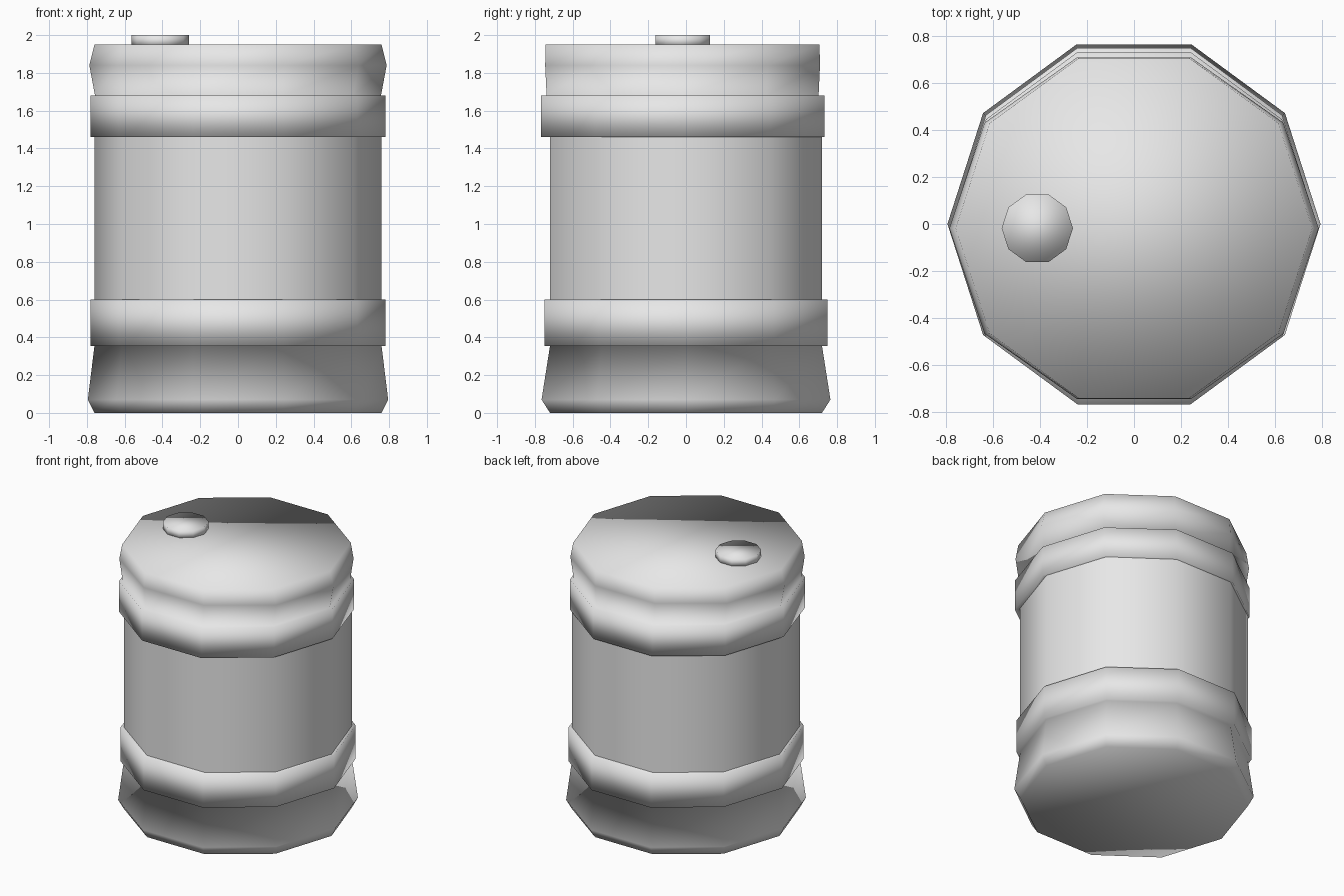
import bpy
import bmesh
from math import cos, sin, pi

SIDES = 10

cube = bpy.data.objects.get("Cube")
if cube:
    bpy.data.objects.remove(cube, do_unlink=True)

GREY = bpy.data.materials.new("light grey")
GREY.use_nodes = True
colour = (0.8, 0.8, 0.8, 1)
GREY.diffuse_color = colour
GREY.node_tree.nodes["Principled BSDF"].inputs["Base Color"].default_value = colour


def turned(name, rings, centre=(0, 0), cap_bottom=False, cap_top=False):
    """Ten-sided smooth shell from rings of (x radius, y radius, height)."""
    bm = bmesh.new()
    loops = []
    for rx, ry, z in rings:
        angles = [2 * pi * i / SIDES for i in range(SIDES)]
        loops.append([bm.verts.new((centre[0] + rx * cos(a),
                                    centre[1] + ry * sin(a), z)) for a in angles])
    for low, high in zip(loops, loops[1:]):
        for i in range(SIDES):
            j = (i + 1) % SIDES
            bm.faces.new((low[i], low[j], high[j], high[i]))
    if cap_bottom:
        bm.faces.new(loops[0][::-1])
    if cap_top:
        bm.faces.new(loops[-1])
    for face in bm.faces:
        face.smooth = True
    mesh = bpy.data.meshes.new(name)
    bm.to_mesh(mesh)
    bm.free()
    mesh.materials.append(GREY)
    obj = bpy.data.objects.new(name, mesh)
    bpy.context.scene.collection.objects.link(obj)
    return obj


# Flared foot running into the lower hoop
turned("base_and_lower_hoop", [
    (0.76, 0.757, 0), (0.795, 0.804, 0.07), (0.76, 0.757, 0.355),
    (0.78, 0.789, 0.355), (0.78, 0.789, 0.6), (0.74, 0.74, 0.6),
], cap_bottom=True)

# Straight barrel wall
turned("barrel_wall", [(0.76, 0.757, 0.45), (0.76, 0.757, 1.6)])

# Upper hoop running into the bulged head, set slightly forward
turned("upper_hoop_and_head", [
    (0.735, 0.735, 1.46), (0.78, 0.789, 1.46), (0.78, 0.789, 1.68),
    (0.757, 0.757, 1.68), (0.787, 0.765, 1.84), (0.76, 0.762, 1.95),
], centre=(0, -0.018), cap_top=True)

# Small stopper on the lid
turned("stopper", [(0.152, 0.152, 1.94), (0.152, 0.152, 2)],
       centre=(-0.412, -0.018), cap_bottom=True, cap_top=True)
